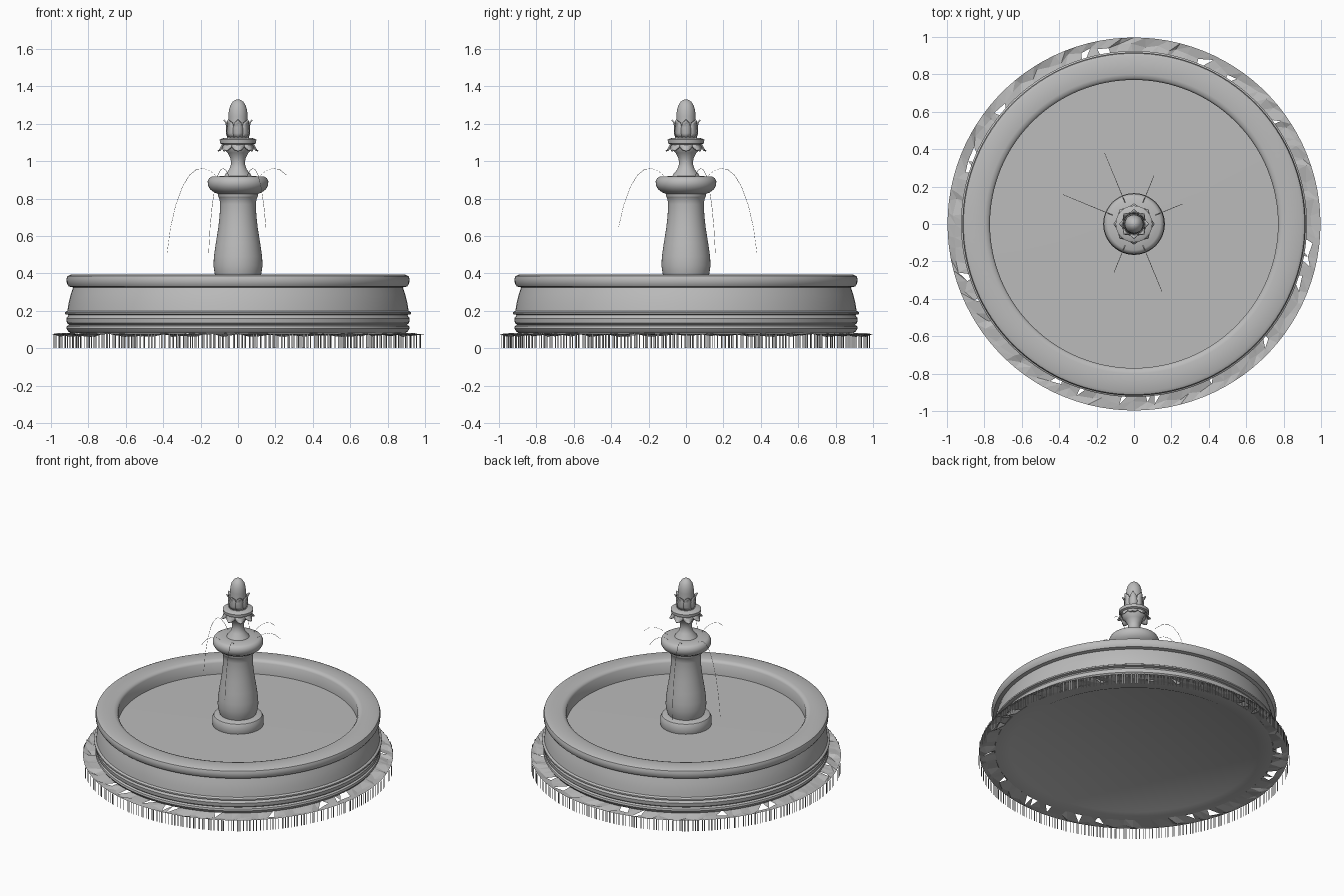
import bpy, bmesh, math, random
from mathutils import Vector

if "Cube" in bpy.data.objects:
    bpy.data.objects.remove(bpy.data.objects["Cube"])

random.seed(4)
stone = bpy.data.materials.new("grey stone")
stone.diffuse_color = (0.5, 0.5, 0.5, 1)
stone.use_nodes = True
stone.node_tree.nodes["Principled BSDF"].inputs["Base Color"].default_value = stone.diffuse_color


def finish(name, bm, smooth=True):
    """Turn a bmesh into a named grey object."""
    me = bpy.data.meshes.new(name)
    bm.to_mesh(me)
    bm.free()
    me.materials.append(stone)
    ob = bpy.data.objects.new(name, me)
    bpy.context.collection.objects.link(ob)
    if smooth:
        bpy.ops.object.select_all(action='DESELECT')
        ob.select_set(True)
        bpy.context.view_layer.objects.active = ob
        bpy.ops.object.shade_smooth_by_angle(angle=math.radians(40))
    return ob


def polar(r, a, z):
    return Vector((r * math.cos(a), r * math.sin(a), z))


def lathe(name, profile, n=64):
    """Spin an (r, z) profile round the z axis."""
    bm = bmesh.new()
    vs = [bm.verts.new((r, 0, z)) for r, z in profile]
    edges = [bm.edges.new(p) for p in zip(vs, vs[1:])]
    bmesh.ops.spin(bm, geom=vs + edges, cent=(0, 0, 0), axis=(0, 0, 1),
                   angle=math.tau, steps=n)
    bmesh.ops.remove_doubles(bm, verts=bm.verts, dist=0.0005)
    bmesh.ops.recalc_face_normals(bm, faces=bm.faces)
    return finish(name, bm)


# Basin wall with ribbed foot, rounded rim, water level and recessed underside
lathe("basin", [
    (0, 0.105), (0.76, 0.105), (0.80, 0.085), (0.895, 0.08), (0.908, 0.09),
    (0.918, 0.105), (0.915, 0.118), (0.903, 0.125), (0.915, 0.135),
    (0.918, 0.16), (0.905, 0.178), (0.925, 0.182), (0.925, 0.192),
    (0.912, 0.20), (0.906, 0.24), (0.895, 0.285), (0.882, 0.325),
    (0.905, 0.33), (0.915, 0.345), (0.917, 0.37), (0.912, 0.385),
    (0.895, 0.393), (0.80, 0.393), (0.78, 0.388), (0.77, 0.375),
    (0.77, 0.28)], 128)
lathe("water_surface", [(0, 0.30), (0.40, 0.297), (0.772, 0.295)], 128)

# Pedestal and bulbous column carrying a small bowl
lathe("plinth", [(0.16, 0.29), (0.165, 0.30), (0.165, 0.345), (0.155, 0.365),
                 (0.12, 0.375), (0, 0.375)])
lathe("column", [
    (0.115, 0.37), (0.125, 0.40), (0.131, 0.44), (0.129, 0.49), (0.119, 0.56),
    (0.106, 0.64), (0.098, 0.71), (0.096, 0.77), (0.099, 0.80), (0.103, 0.805),
    (0.108, 0.815), (0.108, 0.825), (0.125, 0.832), (0.148, 0.848),
    (0.161, 0.87), (0.162, 0.893), (0.153, 0.91), (0.14, 0.918), (0.075, 0.92),
    (0, 0.92)])

# Finial: flaring neck, collar and bud
lathe("finial_neck", [
    (0.075, 0.915), (0.068, 0.93), (0.047, 0.955), (0.037, 0.985),
    (0.04, 1.015), (0.055, 1.045), (0.075, 1.065), (0.078, 1.088),
    (0.096, 1.095), (0.098, 1.115), (0.085, 1.122), (0.058, 1.125),
    (0.053, 1.14), (0, 1.145)], 48)
lathe("bud", [
    (0.05, 1.125), (0.056, 1.15), (0.052, 1.18), (0.05, 1.21), (0.051, 1.24),
    (0.049, 1.27), (0.041, 1.298), (0.028, 1.318), (0.013, 1.328), (0, 1.33)], 48)


def leaf_ring(name, count, path, widths, thick):
    """Ring of curved leaves following an (r, z) path, given half widths."""
    bm = bmesh.new()
    for k in range(count):
        a = math.tau * k / count
        side = Vector((-math.sin(a), math.cos(a), 0))
        rows = []
        for (r, z), w in zip(path, widths):
            c = polar(r, a, z)
            inset = polar(0.2 * w, a, 0)
            rows.append([bm.verts.new(p) for p in
                         (c - side * w - inset, c, c + side * w - inset)])
        for lo, hi in zip(rows, rows[1:]):
            for i in (0, 1):
                bm.faces.new((lo[i], lo[i + 1], hi[i + 1], hi[i]))
    ob = finish(name, bm)
    mod = ob.modifiers.new("thickness", 'SOLIDIFY')
    mod.thickness = thick
    mod.offset = 0


leaf_ring("drooping_leaves", 8,
          [(0.072, 1.09), (0.085, 1.085), (0.092, 1.07), (0.10, 1.058), (0.108, 1.055)],
          [0.034, 0.036, 0.03, 0.016, 0.002], 0.007)
leaf_ring("bud_leaves", 8,
          [(0.053, 1.125), (0.062, 1.15), (0.060, 1.18), (0.064, 1.205), (0.076, 1.22)],
          [0.020, 0.026, 0.025, 0.018, 0.002], 0.007)

# Thin arching water jets, some of them cut short
arc = [(0.10, 0.89), (0.125, 0.92), (0.16, 0.947), (0.20, 0.96), (0.24, 0.955),
       (0.28, 0.925), (0.32, 0.865), (0.36, 0.765), (0.39, 0.645), (0.41, 0.51)]
for deg, n in ((157.5, 10), (112.5, 10), (-67.5, 9), (22.5, 6), (67.5, 6), (-112.5, 6)):
    bm = bmesh.new()
    a = math.radians(deg)
    rings = []
    for i, (r, z) in enumerate(arc[:n]):
        w = 0.0018 - 0.0001 * i
        side = Vector((-math.sin(a), math.cos(a), 0)) * w
        c = polar(r, a, z)
        out = polar(w, a, w)
        rings.append([bm.verts.new(c + d) for d in (side, out, -side)])
    for lo, hi in zip(rings, rings[1:]):
        for i in range(3):
            j = (i + 1) % 3
            bm.faces.new((lo[i], lo[j], hi[j], hi[i]))
    finish("water_jet", bm)

# Ragged ground ring: crumpled facets with a few holes near the basin
N = 300
bm = bmesh.new()
M = 100
outer, middle, inner = [], [], []
for k in range(M):
    a = math.tau * k / M
    outer.append(bm.verts.new(polar(0.997, a, 0.075)))
    middle.append(bm.verts.new(polar(random.uniform(0.94, 0.975),
                                     a + random.uniform(-0.02, 0.02),
                                     random.uniform(0.06, 0.082))))
    inner.append(bm.verts.new(polar(0.885, a, 0.082)))
for k in range(M):
    j = (k + 1) % M
    bm.faces.new((outer[k], outer[j], middle[j]))
    bm.faces.new((outer[k], middle[j], middle[k]))
    if random.random() > 0.14:
        bm.faces.new((middle[k], middle[j], inner[j]))
    if random.random() > 0.10:
        bm.faces.new((middle[k], inner[j], inner[k]))
bmesh.ops.recalc_face_normals(bm, faces=bm.faces)
finish("ground_ring", bm, smooth=False)

# Comb of thin upright slats hanging below the ring's outer edge
bm = bmesh.new()
for k in range(N):
    a = math.tau * (k + random.uniform(-0.3, 0.3)) / N
    w = random.choice((0.002, 0.003, 0.003, 0.005))
    quad = [polar(1.0, a - w, 0), polar(1.0, a + w, 0),
            polar(1.0, a + w, 0.076), polar(1.0, a - w, 0.076)]
    bm.faces.new([bm.verts.new(p) for p in quad])
finish("edge_slats", bm, smooth=False)
